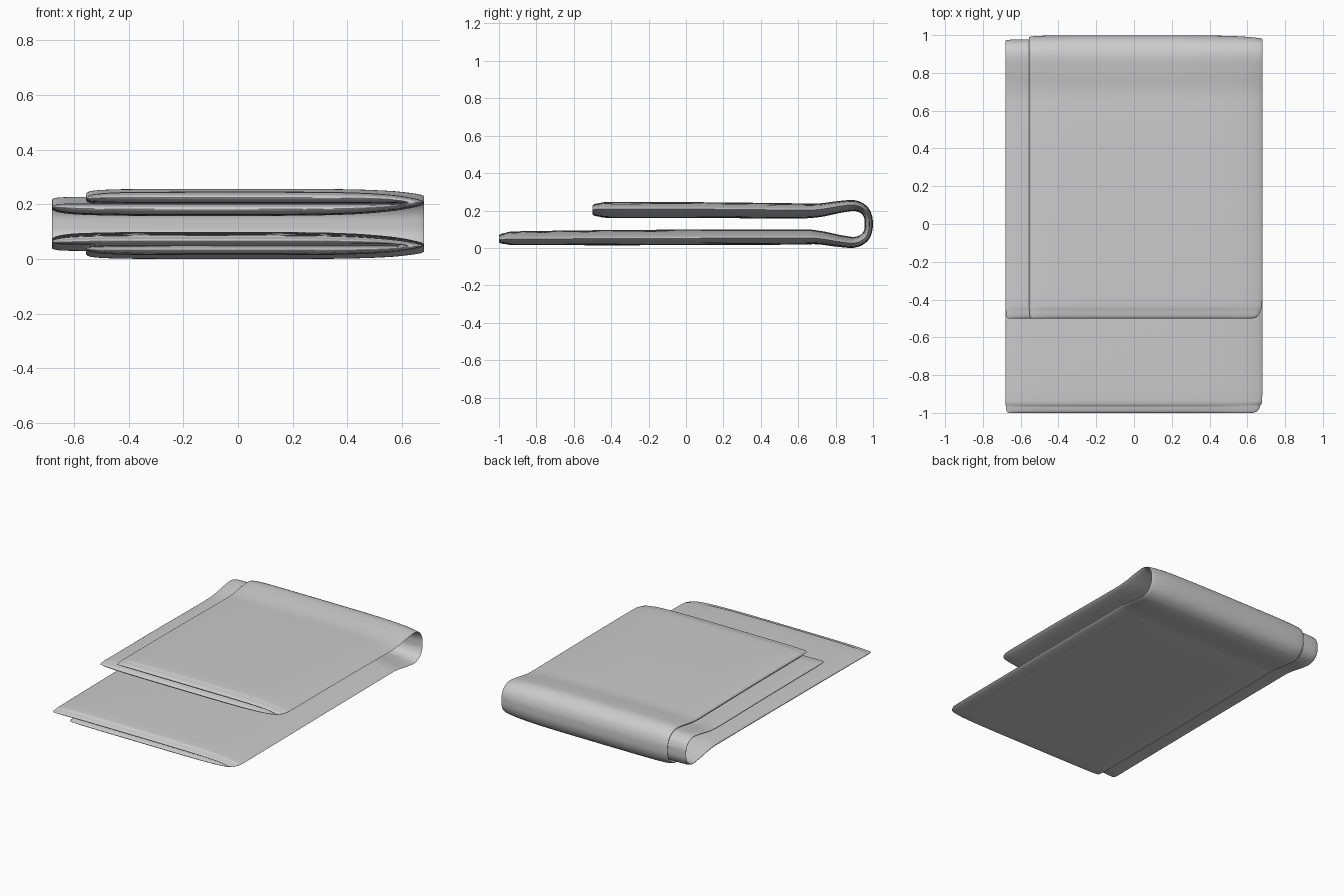
import bpy, bmesh
from mathutils import Vector

cube = bpy.data.objects.get("Cube")
if cube:
    bpy.data.objects.remove(cube)


def smooth_curve(pts, steps):
    """Catmull-Rom through points of any dimension."""
    p = [Vector(q) for q in pts]
    p = [p[0] * 2 - p[1]] + p + [p[-1] * 2 - p[-2]]
    out = []
    for i in range(1, len(p) - 2):
        a, b, c, d = p[i - 1:i + 3]
        for k in range(steps):
            t = k / steps
            out.append(0.5 * (2 * b + (c - a) * t + (2 * a - 5 * b + 4 * c - d) * t * t
                              + (3 * b - a - 3 * c + d) * t ** 3))
    out.append(p[-2])
    return out


# Cloth folded once sideways: outer face (x, n) and inner face (x, n)
section = smooth_curve([
    (-.555, .45, -.555, .40), (-.54, .72, -.545, .20), (-.48, .90, -.50, .10),
    (-.35, .98, -.35, .04), (0, 1, 0, .02), (.35, .97, .35, .02),
    (.53, .80, .52, .03), (.63, .50, .58, .04), (.68, .12, .60, 0),
    (.63, -.30, .58, -.02), (.53, -.65, .52, -.02), (.35, -.92, .35, -.01),
    (0, -1, 0, 0), (-.40, -.98, -.40, 0), (-.58, -.88, -.58, 0),
    (-.65, -.70, -.65, -.05), (-.675, -.50, -.675, -.20), (-.68, -.37, -.68, -.33)], 3)

# Second fold, seen from the side: y, z, half thickness, fullness at hems
path = smooth_curve([
    (-.50, .205, .042, .05), (-.49, .205, .042, .45), (-.46, .205, .042, .75),
    (-.38, .205, .043, 1), (.10, .204, .042, 1), (.55, .200, .041, 1),
    (.70, .202, .037, 1), (.82, .221, .032, 1), (.90, .228, .029, 1),
    (.95, .207, .025, 1), (.973, .170, .022, 1), (.977, .130, .022, 1),
    (.973, .090, .022, 1), (.95, .053, .025, 1), (.90, .032, .029, 1),
    (.82, .039, .032, 1), (.70, .058, .037, 1), (.55, .060, .041, 1),
    (-.30, .057, .041, 1), (-.88, .054, .037, 1), (-.96, .052, .035, .75),
    (-.99, .051, .034, .45), (-1.0, .051, .034, .05)], 4)

bm = bmesh.new()
rings = []
for i, (y, z, half, full) in enumerate(path):
    tan = path[min(i + 1, len(path) - 1)] - path[max(i - 1, 0)]
    tan = Vector((tan[0], tan[1])).normalized()
    full = min(full, 1)
    width = 1 - 0.025 * (1 - full) ** 2
    outer, inner = [], []
    for xo, no, xi, ni in section:
        xm, nm = (xo + xi) / 2, (no + ni) / 2
        for x, n, side in ((xo, no, outer), (xi, ni, inner)):
            x = (xm + (x - xm) * full) * width
            n = (nm + (n - nm) * full) * half
            side.append(bm.verts.new((x, y - tan[1] * n, z + tan[0] * n)))
    rings.append(outer + inner[::-1])

# Skin between neighbouring rings
count = len(rings[0])
for a, b in zip(rings, rings[1:]):
    for j in range(count):
        k = (j + 1) % count
        bm.faces.new((a[j], a[k], b[k], b[j]))

# Close the hems at both ends
m = len(section)
for ring in (rings[0], rings[-1]):
    for j in range(m - 1):
        bm.faces.new((ring[j], ring[j + 1], ring[count - 2 - j], ring[count - 1 - j]))
bmesh.ops.recalc_face_normals(bm, faces=bm.faces)

# Rest the cloth on the floor
low = min(v.co.z for v in bm.verts)
bmesh.ops.translate(bm, verts=bm.verts, vec=(0, 0, -low))

mesh = bpy.data.meshes.new("folded_towel")
bm.to_mesh(mesh)
bm.free()
towel = bpy.data.objects.new("folded_towel", mesh)
bpy.context.collection.objects.link(towel)

# Plain grey cloth
cloth = bpy.data.materials.new("light_grey_cloth")
cloth.use_nodes = True
colour = (0.6, 0.6, 0.6, 1)
cloth.diffuse_color = colour
bsdf = next(n for n in cloth.node_tree.nodes if n.type == 'BSDF_PRINCIPLED')
bsdf.inputs["Base Color"].default_value = colour
mesh.materials.append(cloth)

bpy.ops.object.select_all(action='DESELECT')
towel.select_set(True)
bpy.context.view_layer.objects.active = towel
bpy.ops.object.shade_smooth_by_angle(angle=1.0)
